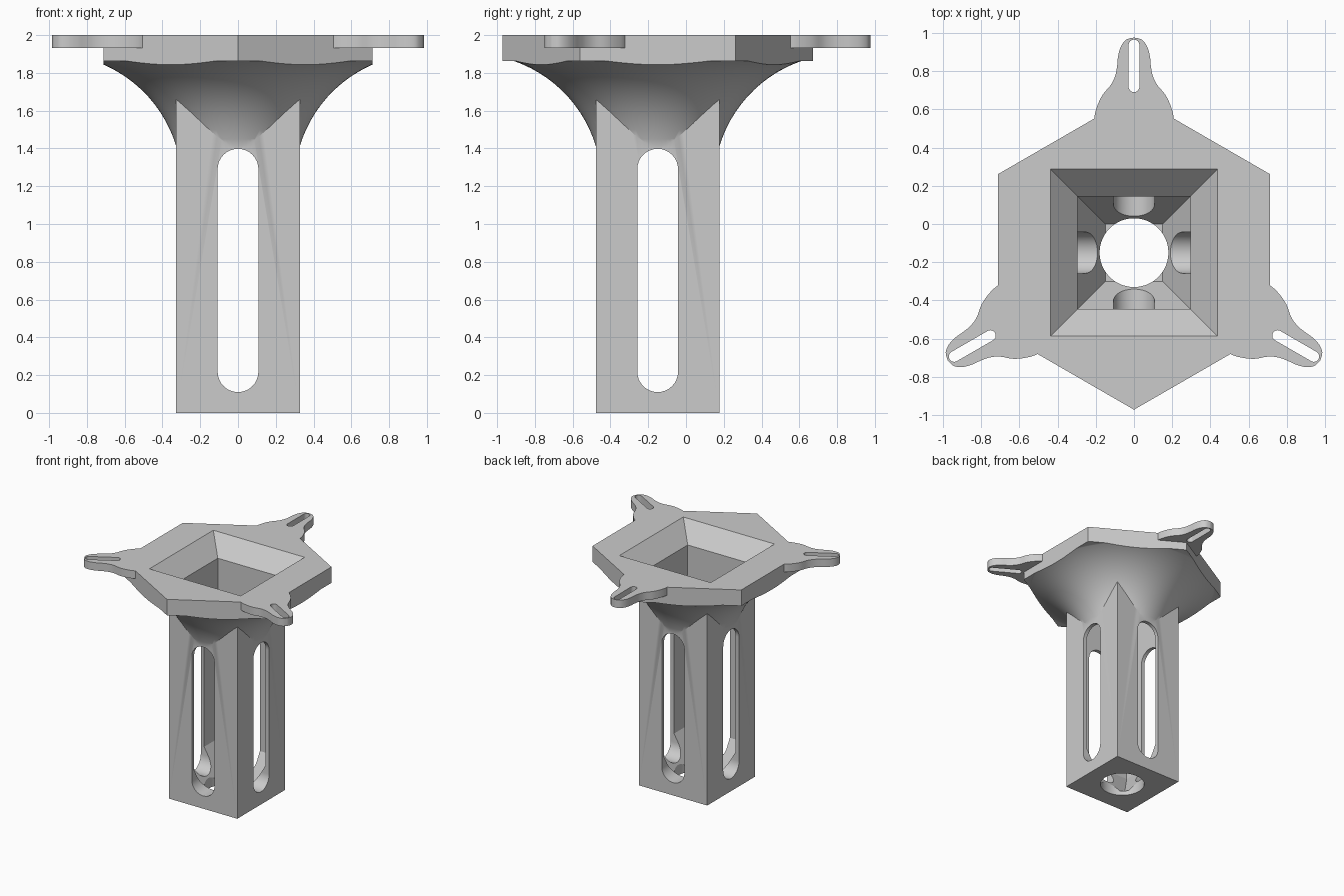
import bpy, bmesh, math
from mathutils import Matrix, Vector

if "Cube" in bpy.data.objects:
    bpy.data.objects.remove(bpy.data.objects["Cube"])

CY = -0.15                                   # axis of the mount in y
HEX_R, COL, SHAFT = 0.822, 0.327, 0.295      # plate circumradius, column and shaft half widths

grey = bpy.data.materials.new("grey plastic")
grey.diffuse_color = (0.6, 0.6, 0.6, 1)
grey.use_nodes = True
grey.node_tree.nodes["Principled BSDF"].inputs["Base Color"].default_value = grey.diffuse_color


def loft(name, rings, matrix=Matrix()):
    """Closed solid through rings of equal point count."""
    bm = bmesh.new()
    loops = [[bm.verts.new(matrix @ Vector(p)) for p in ring] for ring in rings]
    n = len(loops[0])
    for a, b in zip(loops, loops[1:]):
        for i in range(n):
            bm.faces.new((a[i], a[(i + 1) % n], b[(i + 1) % n], b[i]))
    bm.faces.new(loops[0][::-1])
    bm.faces.new(loops[-1])
    bmesh.ops.recalc_face_normals(bm, faces=bm.faces)
    me = bpy.data.meshes.new(name)
    bm.to_mesh(me)
    bm.free()
    me.materials.append(grey)
    ob = bpy.data.objects.new(name, me)
    bpy.context.collection.objects.link(ob)
    return ob


def prism(name, outline, z0, z1, matrix=Matrix()):
    return loft(name, [[(x, y, z) for x, y in outline] for z in (z0, z1)], matrix)


def circle(r, n, start=0.0):
    return [(r * math.cos(start + math.tau * i / n),
             r * math.sin(start + math.tau * i / n)) for i in range(n)]


def square(h):
    return [(-h, -h), (h, -h), (h, h), (-h, h)]


def stadium(r, y0, y1, n=16):
    """Slot outline running along y from y0 to y1."""
    arc = [math.pi * i / n for i in range(n + 1)]
    return ([(r * math.cos(a), y1 - r + r * math.sin(a)) for a in arc] +
            [(-r * math.cos(a), y0 + r - r * math.sin(a)) for a in arc])


def smooth_path(pts, steps=4):
    """Catmull-Rom curve through the points."""
    p = [Vector(q) for q in [pts[0]] + pts + [pts[-1]]]
    out = []
    for a, b, c, d in zip(p, p[1:], p[2:], p[3:]):
        for s in range(steps):
            t = s / steps
            out.append(0.5 * (2 * b + (c - a) * t + (2 * a - 5 * b + 4 * c - d) * t * t
                              + (3 * b - a - 3 * c + d) * t ** 3))
    return [tuple(q) for q in out] + [pts[-1]]


def combine(target, tool, operation):
    mod = target.modifiers.new("join", 'BOOLEAN')
    mod.object, mod.operation, mod.solver = tool, operation, 'EXACT'
    bpy.context.view_layer.objects.active = target
    bpy.ops.object.modifier_apply(modifier=mod.name)
    bpy.data.objects.remove(tool)


# Flared neck and plate: revolved concave arc, trimmed to a hexagon
arc_r, arc_z, rho = 0.9855, 1.2124, 0.688
profile = []
for i in range(17):
    z = 1.35 + (1.862 - 1.35) * math.sin(math.pi / 2 * i / 16)
    profile.append((arc_r - math.sqrt(rho ** 2 - (z - arc_z) ** 2), z))
profile += [(1.1, 1.862), (1.1, 2.1)]
body = loft("camera_mount_body".replace("camera_", ""),
            [[(x, y, z) for x, y in circle(r, 96)] for r, z in profile])
combine(body, prism("hexagon", circle(HEX_R, 6, math.pi / 2), 1.0, 2.0), 'INTERSECT')

# Square column
combine(body, prism("column", square(COL), 0, 1.8), 'UNION')

# Three mounting lugs on alternate corners, each with a slot
half = smooth_path([(0.2, 0.6), (0.207, 0.70), (0.195, 0.76), (0.165, 0.825), (0.12, 0.88),
                    (0.097, 0.93), (0.088, 0.98), (0.083, 1.03), (0.068, 1.08),
                    (0.04, 1.115), (0, 1.126)])
lug_outline = half + [(-x, y) for x, y in half[-2::-1]]
for k in range(3):
    turn = Matrix.Rotation(math.tau * k / 3, 4, 'Z')
    combine(body, prism("lug", lug_outline, 1.932, 2.0, turn), 'UNION')
    combine(body, prism("lug_slot", stadium(0.028, 0.84, 1.115), 1.8, 2.2, turn), 'DIFFERENCE')

# Hollow shaft: flared mouth at the top, funnel at the bottom
levels = [(0.15, 0.04), (SHAFT, 0.29), (SHAFT, 1.85), (0.437, 2.0), (0.4827, 2.05)]
combine(body, loft("shaft", [[(x, y, z) for x, y in square(h)] for h, z in levels]), 'DIFFERENCE')

# Round drain hole and long slots through all four walls
combine(body, prism("drain", circle(0.18, 64), -0.1, 0.6), 'DIFFERENCE')
upright = Matrix.Rotation(math.pi / 2, 4, 'X')
for angle in (0, math.pi / 2):
    turn = Matrix.Rotation(angle, 4, 'Z') @ upright
    combine(body, prism("wall_slot", stadium(0.108, 0.11, 1.398), -0.6, 0.6, turn), 'DIFFERENCE')

# Place on its axis and smooth the curved surfaces
body.data.transform(Matrix.Translation((0, CY, 0)))
bpy.ops.object.select_all(action='DESELECT')
body.select_set(True)
bpy.context.view_layer.objects.active = body
bpy.ops.object.shade_smooth_by_angle(angle=math.radians(30))
